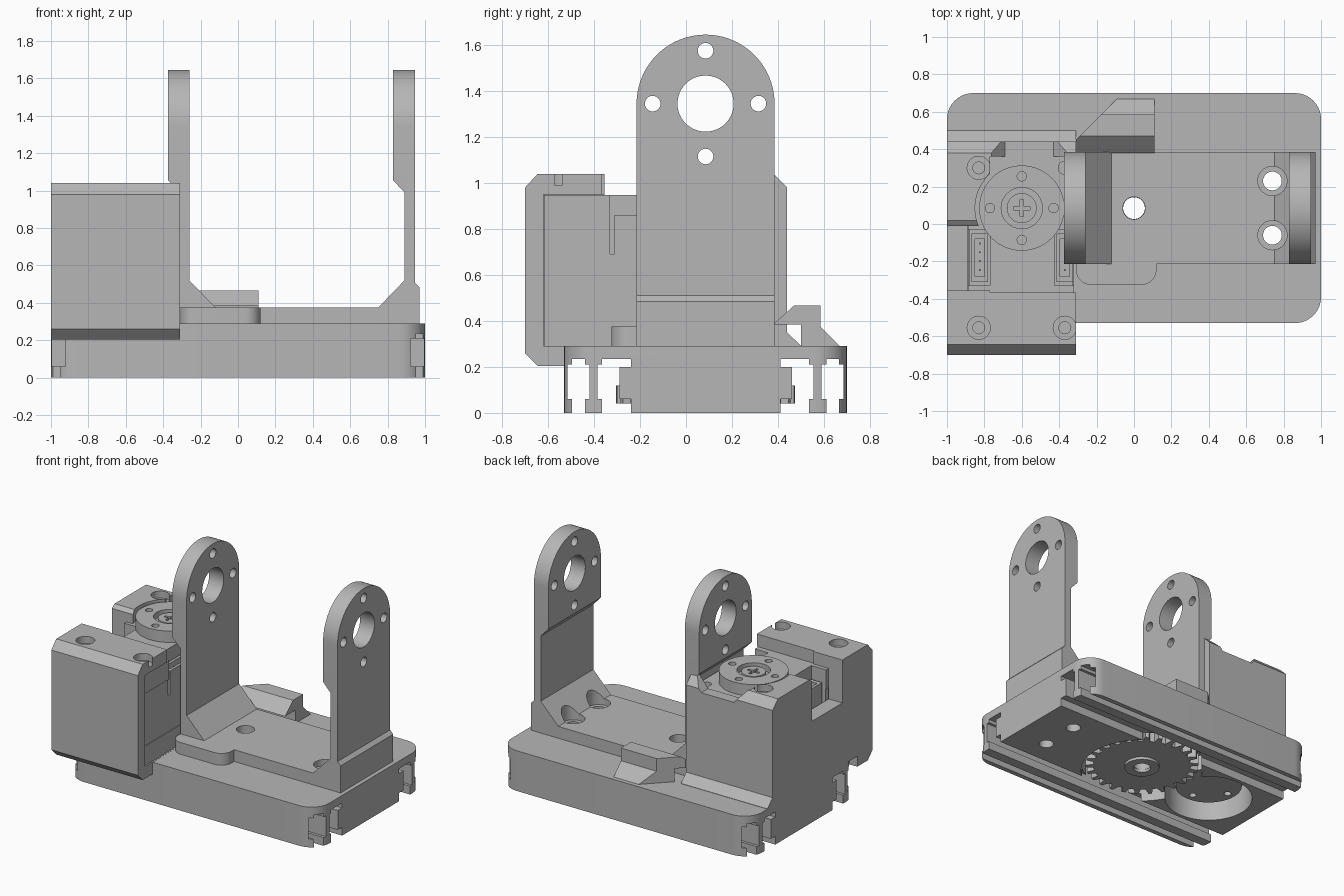
import bpy, bmesh, math
from mathutils import Vector

if "Cube" in bpy.data.objects:
    bpy.data.objects.remove(bpy.data.objects["Cube"], do_unlink=True)

grey = bpy.data.materials.new("plain_grey")
grey.use_nodes = True
grey.diffuse_color = (0.47, 0.47, 0.47, 1)
grey.node_tree.nodes["Principled BSDF"].inputs["Base Color"].default_value = grey.diffuse_color

CY = 0.085          # centre line shared by shaft, arms and base
SHAFT_X = -0.6      # actuator output axis


def prism(name, axis, pts, lo, hi):
    """Extrude a 2D outline along an axis; outline uses the other two axes in order."""
    def place(a, b, c):
        return {"x": (c, a, b), "y": (a, c, b), "z": (a, b, c)}[axis]
    bm = bmesh.new()
    face = bm.faces.new([bm.verts.new(place(a, b, lo)) for a, b in pts])
    new = bmesh.ops.extrude_face_region(bm, geom=[face])["geom"]
    step = Vector(place(0, 0, hi - lo))
    bmesh.ops.translate(bm, vec=step, verts=[v for v in new if isinstance(v, bmesh.types.BMVert)])
    bmesh.ops.recalc_face_normals(bm, faces=bm.faces)
    mesh = bpy.data.meshes.new(name)
    bm.to_mesh(mesh)
    bm.free()
    mesh.materials.append(grey)
    ob = bpy.data.objects.new(name, mesh)
    bpy.context.collection.objects.link(ob)
    return ob


def box(name, x0, x1, y0, y1, z0, z1):
    return prism(name, "z", [(x0, y0), (x1, y0), (x1, y1), (x0, y1)], z0, z1)


def arc(cx, cy, r, a0, a1, n):
    return [(cx + r * math.cos(math.radians(a0 + (a1 - a0) * i / n)),
             cy + r * math.sin(math.radians(a0 + (a1 - a0) * i / n))) for i in range(n + 1)]


def cyl(name, axis, a, b, r, lo, hi, n=40):
    return prism(name, axis, arc(a, b, r, 0, 360, n)[:-1], lo, hi)


def rounded(x0, x1, y0, y1, r):
    return (arc(x1 - r, y1 - r, r, 0, 90, 10) + arc(x0 + r, y1 - r, r, 90, 180, 10)
            + arc(x0 + r, y0 + r, r, 180, 270, 10) + arc(x1 - r, y0 + r, r, 270, 360, 10))


def cut(ob, *tools, op="DIFFERENCE"):
    bpy.context.view_layer.objects.active = ob
    for t in tools:
        t.hide_render = True
        m = ob.modifiers.new("cut", "BOOLEAN")
        m.operation, m.solver, m.object = op, "EXACT", t
        bpy.ops.object.modifier_apply(modifier=m.name)
        bpy.data.objects.remove(t, do_unlink=True)


# Base with lengthwise rail slots and gear recesses
base = prism("base", "z", rounded(-1, 1, CY - 0.615, CY + 0.615, 0.14), 0, 0.29)
outer_slot = [(.58, -.05), (.58, .06), (.60, .06), (.60, .21), (.58, .21), (.58, .235),
              (.525, .235), (.525, .21), (.505, .21), (.505, .06), (.525, .06), (.525, -.05)]
inner_slot = [(.45, -.05), (.45, .06), (.47, .06), (.47, .21), (.45, .21), (.45, .235),
              (.325, .235), (.325, .2), (.375, .2), (.375, .06), (.325, .06), (.325, -.05)]
for side in (-1, 1):
    for slot in (outer_slot, inner_slot):
        cut(base, prism("slot", "x", [(CY + side * d, z) for d, z in slot], -1.1, 1.1))
cut(base, cyl("gear_recess", "z", 0, CY, 0.42, -0.1, 0.2, 64),
    cyl("horn_recess", "z", SHAFT_X, CY, 0.3, -0.1, 0.215, 64),
    cyl("shaft_hole", "z", 0, CY, 0.06, 0.1, 0.4))
BOLTS = [(0.74, CY + s * 0.145) for s in (-1, 1)]
for x, y in BOLTS:
    cut(base, cyl("bolt_hole", "z", x, y, 0.05, -0.1, 0.4))

# Driven gear and lower horn inside the base
teeth = []
for i in range(26):
    for off, r in ((-.3, .335), (-.14, .39), (.14, .39), (.3, .335)):
        a = (i + off) * math.tau / 26
        teeth.append((r * math.cos(a), CY + r * math.sin(a)))
gear = prism("gear", "z", teeth, 0.04, 0.12)
cut(gear, cyl("bore", "z", 0, CY, 0.058, -0.1, 0.4))
hub = cyl("gear_hub", "z", 0, CY, 0.12, 0.02, 0.2)
cut(hub, cyl("bore", "z", 0, CY, 0.06, -0.1, 0.4))
lower_horn = cyl("lower_horn", "z", SHAFT_X, CY, 0.23, 0.1, 0.22, 48)
for i in range(4):
    a = math.tau * i / 4
    cut(lower_horn, cyl("hole", "z", SHAFT_X + .17 * math.cos(a), CY + .17 * math.sin(a), .025, 0, .2, 16))

# U-shaped bracket: front outline intersected with the round-topped side outline
outline = [(-.31, .289), (-.31, .99), (-.375, 1.055), (-.375, 1.8), (-.26, 1.8), (-.26, .52),
           (-.12, .375), (.75, .375), (.89, .52), (.89, .99), (.83, 1.055), (.83, 1.8),
           (.945, 1.8), (.945, .51), (.97, .485), (.97, .289)]
bracket = prism("bracket", "y", outline, -0.6, 0.8)
side_outline = [(CY - .3, .1), (CY + .3, .1)] + arc(CY, 1.345, .3, 0, 180, 40)
cut(bracket, prism("side_outline", "x", side_outline, -1, 1.2), op="INTERSECT")
cut(bracket, cyl("big_hole", "x", CY, 1.345, 0.122, -1, 1.2, 48),
    cyl("shaft_hole", "z", 0, CY, 0.06, 0.1, 0.6))
for i in range(4):
    a = math.tau * i / 4
    cut(bracket, cyl("small_hole", "x", CY + .23 * math.cos(a), 1.345 + .23 * math.sin(a), .034, -1, 1.2, 24))
for x, y in BOLTS:
    cut(bracket, cyl("bolt_hole", "z", x, y, 0.05, 0.1, 0.6),
        cyl("counterbore", "z", x, y, 0.078, 0.33, 0.6))

# Rounded platform beside the bracket and the wedge tab behind it
platform = prism("platform", "z", rounded(-.31, .12, -.325, .1, .08), 0.289, 0.375)
cut(platform, cyl("shaft_hole", "z", 0, CY, 0.061, 0.1, 0.6))
tab = prism("wedge_tab", "x", [(.38, .385), (.47, .467), (.585, .467), (.585, .375), (.67, .289),
                               (.5, .289), (.5, .385)], -.31, .11)
cut(tab, prism("slant", "z", [(-.5, .26), (-.5, .9), (.14, .9)], 0, 1))

# Actuator housing
housing = prism("housing", "x", [(-.70, .26), (-.645, .205), (-.525, .205), (-.525, .28), (.5, .28),
                                 (.5, .292), (.44, .35), (.44, .98), (.38, 1.04), (-.645, 1.04),
                                 (-.70, .98)], -1, -.31)
cut(housing, box("pocket", -.89, 0, -.62, .385, .291, .95),
    box("top_opening", -.77, 0, -.365, .36, .9, 1.2),
    box("side_opening", -1.2, -.7, -.355, -.01, .73, 1.2),
    prism("side_slope", "x", [(-.02, 1.01), (-.02, 1.2), (.02, 1.2), (.02, 1.04)], -1.2, -.8),
    prism("back_notch", "y", [(-.69, .955), (-.43, .955), (-.34, 1.06), (-.34, 1.2), (-.78, 1.2), (-.78, 1.06)], .3, .6),
    cyl("horn_clearance", "z", SHAFT_X, CY, .25, .94, 1.2, 48))
for x, y in ((-.83, -.555), (-.37, -.555), (-.83, .3)):
    cut(housing, cyl("screw_hole", "z", x, y, .032, .9, 1.2, 24),
        cyl("screw_sink", "z", x, y, .062, .99, 1.2, 32))

# Actuator case in three layers, with socket recesses and sockets
for part, z0, z1, inset in (("lower", .29, .43, 0), ("middle", .43, .81, .006), ("upper", .81, .948, 0)):
    case = box("case_" + part, -.888 + inset, -.32 - inset, -.618, .384, z0, z1)
    if z1 > .5:
        for x0, x1 in ((-.95, -.77), (-.425, -.2)):
            cut(case, box("socket_recess", x0, x1, -.33, -.03, .69, 1.1))
    if part == "upper":
        cut(case, cyl("screw_hole", "z", -.37, .3, .035, .88, 1.1, 24))
for side, x0, x1 in (("right", -.87, -.78), ("left", -.415, -.325)):
    socket = box(side + "_socket", x0, x1, -.31, -.05, .68, .86)
    cut(socket, box("socket_mouth", x0 + .02, x1 - .02, -.28, -.08, .74, 1))
    for i in range(4):
        y = -.25 + .047 * i
        box(side + "_pin", x0 + .04, x1 - .04, y, y + .01, .73, .84)

# Output horn with its centre screw
horn = cyl("horn", "z", SHAFT_X, CY, .228, .945, 1.03, 56)
cut(horn, cyl("screw_well", "z", SHAFT_X, CY, .11, .985, 1.2))
for i in range(4):
    a = math.tau * i / 4
    cut(horn, cyl("hole", "z", SHAFT_X + .17 * math.cos(a), CY + .17 * math.sin(a), .025, .96, 1.2, 16))
screw = cyl("horn_screw", "z", SHAFT_X, CY, .08, .97, 1.02)
cut(screw, box("cross_a", SHAFT_X - .045, SHAFT_X + .045, CY - .009, CY + .009, 1, 1.2),
    box("cross_b", SHAFT_X - .009, SHAFT_X + .009, CY - .045, CY + .045, 1, 1.2))

# Smooth the curved walls, keep the edges sharp
bpy.ops.object.select_all(action="DESELECT")
for ob in bpy.context.collection.objects:
    if ob.type == "MESH":
        ob.select_set(True)
        bpy.context.view_layer.objects.active = ob
bpy.ops.object.shade_smooth_by_angle(angle=math.radians(25))
